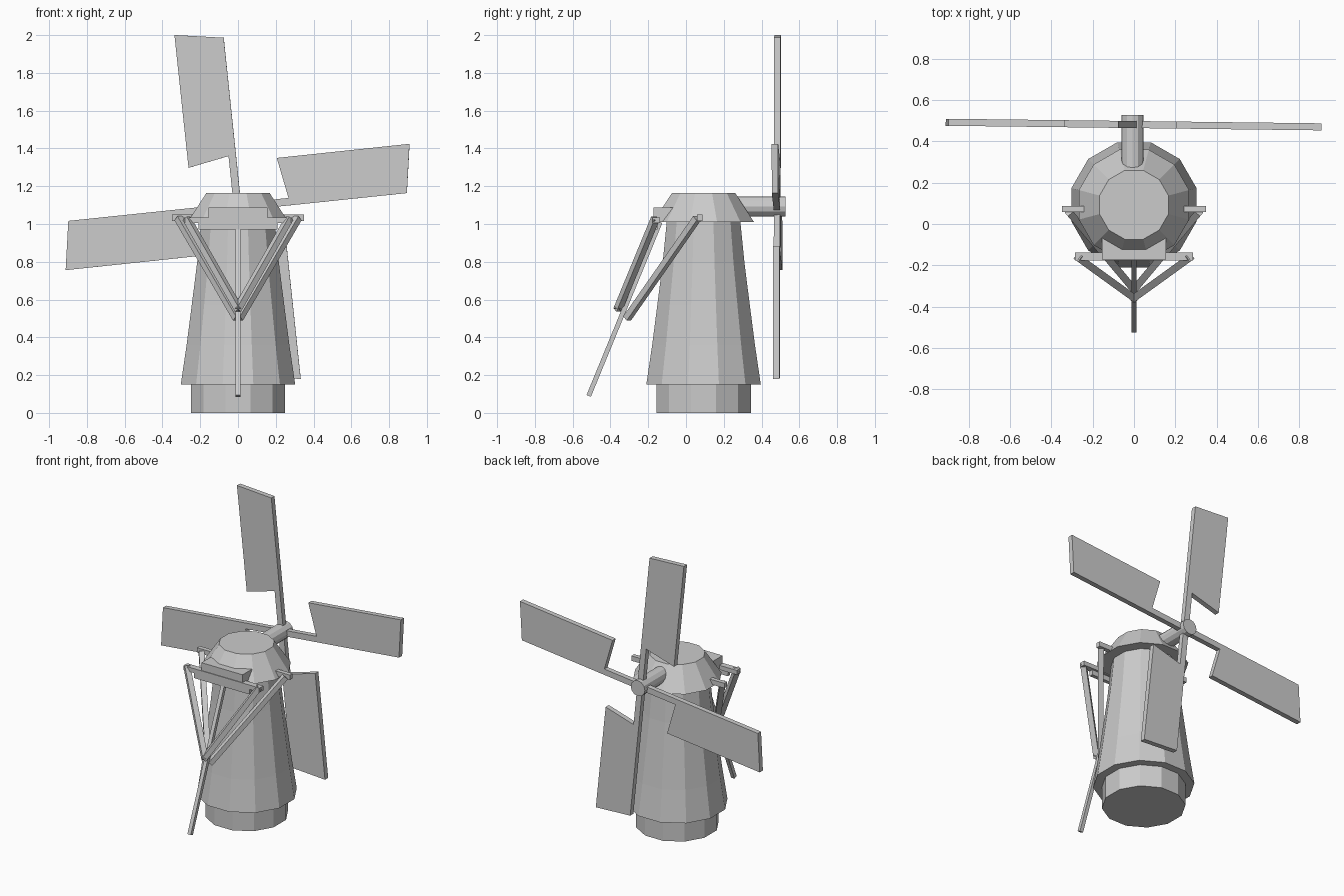
import bpy, bmesh, math
from mathutils import Vector, Matrix

if "Cube" in bpy.data.objects:
    bpy.data.objects.remove(bpy.data.objects["Cube"])

CY = 0.093          # y of the tower axis
HUB = Vector((-0.002, 0.482, 1.09))


def finish(name, bm):
    bmesh.ops.recalc_face_normals(bm, faces=bm.faces)
    me = bpy.data.meshes.new(name)
    bm.to_mesh(me)
    bm.free()
    ob = bpy.data.objects.new(name, me)
    bpy.context.collection.objects.link(ob)
    return ob


def lathe(name, profile, sides=12):
    """Stack of rings; profile = (distance to flat side, z)."""
    bm = bmesh.new()
    rings = []
    for a, z in profile:
        r = a / math.cos(math.pi / sides)
        rings.append([bm.verts.new((r * math.cos((i + .5) * math.tau / sides),
                                    CY + r * math.sin((i + .5) * math.tau / sides), z))
                      for i in range(sides)])
    for lo, hi in zip(rings, rings[1:]):
        for i in range(sides):
            j = (i + 1) % sides
            bm.faces.new((lo[i], lo[j], hi[j], hi[i]))
    bm.faces.new(rings[0])
    bm.faces.new(rings[-1])
    return finish(name, bm)


def box(name, lo, hi):
    lo, hi = Vector(lo), Vector(hi)
    bm = bmesh.new()
    bmesh.ops.create_cube(bm, size=1, matrix=Matrix.Translation((lo + hi) / 2)
                          @ Matrix.Diagonal((*(hi - lo), 1)))
    return finish(name, bm)


def bar(name, a, b, w, t):
    """Square timber running from a to b."""
    a, b = Vector(a), Vector(b)
    d = b - a
    bm = bmesh.new()
    bmesh.ops.create_cube(bm, size=1, matrix=Matrix.Translation((a + b) / 2)
                          @ d.to_track_quat('Z', 'Y').to_matrix().to_4x4()
                          @ Matrix.Diagonal((w, t, d.length, 1)))
    return finish(name, bm)


# Tower body
lathe("base", [(0.25, 0), (0.25, 0.15)])
lathe("tower", [(0.303, 0.15), (0.272, 0.36), (0.245, 0.57), (0.217, 0.79), (0.195, 1.01)])
lathe("cap", [(0.267, 1.01), (0.167, 1.165)])

# Boxed front of the cap and the two cross beams
box("cap_front", (-0.155, -0.172, 1.01), (0.155, 0.0, 1.088))
box("front_plate", (-0.21, -0.175, 0.97), (0.21, -0.15, 1.012))
box("front_beam", (-0.287, -0.177, 1.005), (0.287, -0.137, 1.035))
box("rear_beam", (-0.35, 0.058, 1.017), (0.35, 0.088, 1.05))

# Tail pole and braces
bar("tail_pole", (0, -0.137, 1.01), (0, -0.515, 0.09), 0.025, 0.025)
for side, s in (("left", -1), ("right", 1)):
    bar("front_brace_" + side, (s * 0.272, -0.162, 1.03), (s * -0.005, -0.362, 0.545), 0.035, 0.033)
    bar("rear_brace_" + side, (s * 0.315, 0.058, 1.03), (s * 0.005, -0.312, 0.50), 0.035, 0.033)

# Wind shaft
bm = bmesh.new()
bmesh.ops.create_cone(bm, cap_ends=True, segments=12, radius1=0.053, radius2=0.053, depth=0.33,
                      matrix=Matrix.Translation((-0.007, 0.363, 1.092)) @ Matrix.Rotation(math.pi / 2, 4, 'X'))
finish("wind_shaft", bm)

# Four sails: narrow stock with a wide trapezoid sail on one side
outline = [(0.02, 0), (-0.02, 0), (-0.02, 0.273), (-0.237, 0.233), (-0.239, 0.94), (0.019, 0.899)]
for k in range(4):
    bm = bmesh.new()
    face = bm.faces.new([bm.verts.new((x, -0.017, z)) for x, z in outline])
    ext = bmesh.ops.extrude_face_region(bm, geom=[face])
    bmesh.ops.translate(bm, vec=(0, 0.034, 0),
                        verts=[v for v in ext["geom"] if isinstance(v, bmesh.types.BMVert)])
    turn = Matrix.Rotation(-math.radians(5.9 + 90 * k), 4, 'Y')
    yaw = Matrix.Rotation(-math.radians(0.7), 4, 'Z')
    bm.transform(Matrix.Translation(HUB) @ yaw @ turn)
    finish(f"sail_{k + 1}", bm)
